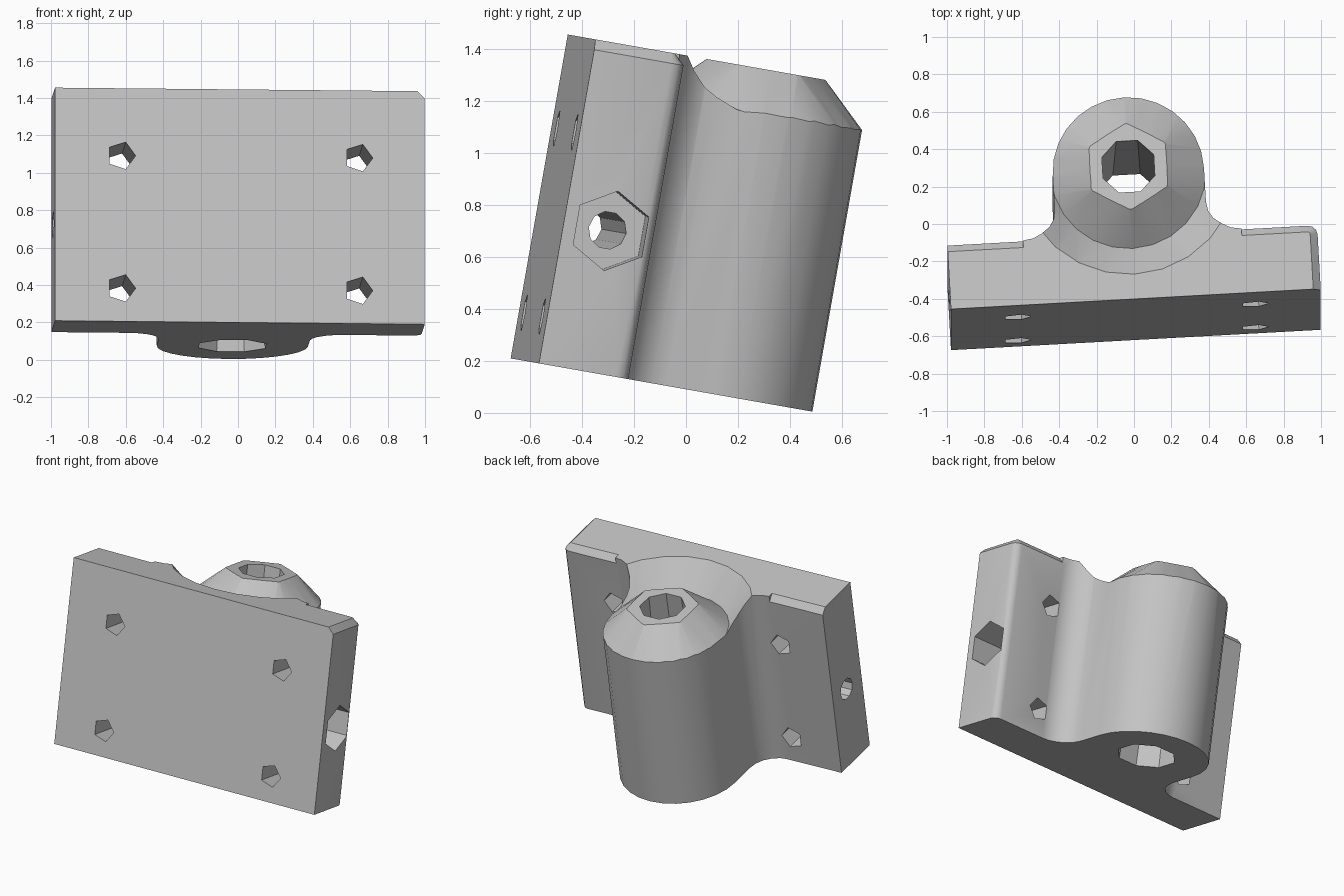
import bpy
import bmesh
from math import sin, cos, pi, radians
from mathutils import Matrix, Vector

if "Cube" in bpy.data.objects:
    bpy.data.objects.remove(bpy.data.objects["Cube"])

HALF_W, DEPTH, HEIGHT = 0.99, 0.352, 1.265   # plate
BOSS_Y, BOSS_R, FILLET = 0.72, 0.405, 0.18   # round boss and its neck

grey = bpy.data.materials.new("plain_grey")
grey.use_nodes = True
grey.diffuse_color = (0.55, 0.55, 0.55, 1)
grey.node_tree.nodes["Principled BSDF"].inputs["Base Color"].default_value = (0.55, 0.55, 0.55, 1)


def finish(name, bm):
    bmesh.ops.recalc_face_normals(bm, faces=bm.faces[:])
    mesh = bpy.data.meshes.new(name)
    bm.to_mesh(mesh)
    bm.free()
    mesh.materials.append(grey)
    obj = bpy.data.objects.new(name, mesh)
    bpy.context.collection.objects.link(obj)
    return obj


def arc(cx, cy, r, start, end, steps):
    angles = [radians(start + (end - start) * i / steps) for i in range(steps + 1)]
    return [(cx + r * cos(a), cy + r * sin(a)) for a in angles]


def extrude(outline):
    bm = bmesh.new()
    face = bm.faces.new([bm.verts.new((x, y, 0)) for x, y in outline])
    top = bmesh.ops.extrude_face_region(bm, geom=[face])["geom"]
    bmesh.ops.translate(bm, vec=(0, 0, HEIGHT),
                        verts=[v for v in top if isinstance(v, bmesh.types.BMVert)])
    return bm


def drill(name, sides, r1, r2, length, centre, turn=Matrix(), spin=0):
    bm = bmesh.new()
    matrix = Matrix.Translation(centre) @ turn @ Matrix.Rotation(radians(spin), 4, 'Z')
    bmesh.ops.create_cone(bm, cap_ends=True, segments=sides, radius1=r1, radius2=r2,
                          depth=length, matrix=matrix)
    return finish(name, bm)


def combine(target, tool, operation):
    tool.hide_render = True
    mod = target.modifiers.new("combine", 'BOOLEAN')
    mod.operation = operation
    mod.solver = 'EXACT'
    mod.object = tool
    bpy.context.view_layer.objects.active = target
    bpy.ops.object.modifier_apply(modifier=mod.name)
    bpy.data.objects.remove(tool)


# Mounting plate: one rounded rear corner, chamfered rear and end top edges
corner = 0.05
bm = extrude([(-HALF_W, 0), (HALF_W, 0)]
             + arc(HALF_W - corner, DEPTH - corner, corner, 0, 90, 3)
             + [(-HALF_W, DEPTH)])
bm.normal_update()
rim = []
for e in bm.edges:
    a, b = e.verts[0].co, e.verts[1].co
    mid = (a + b) / 2
    on_top = min(a.z, b.z) > HEIGHT - 0.001
    if on_top and mid.y > 0.01 and mid.x > -HALF_W + 0.01:
        rim.append(e)
bmesh.ops.bevel(bm, geom=rim, offset=0.04, segments=1, affect='EDGES')
body = finish("bracket_body", bm)

# Boss with concave necks flowing into the plate
neck_x = BOSS_R + FILLET
neck_y = DEPTH - 0.002 + FILLET
right_neck = [(neck_x, 0.15)] + arc(neck_x, neck_y, FILLET, 270, 180, 5)
left_neck = [(-x, y) for x, y in reversed(right_neck)]
boss = finish("boss", extrude(right_neck + arc(0, BOSS_Y, BOSS_R, 0, 180, 14) + left_neck))
combine(body, boss, 'UNION')

# V-shaped ring groove: leaves a cone with a six-sided top on the boss
bm = bmesh.new()
count = 24
rings = []
for i in range(count):
    a = 2 * pi * i / count
    hexagon = cos(pi / 6) / cos((a + pi / 6) % (pi / 3) - pi / 6)
    inner = 0.217 * hexagon
    section = [(inner, 1.28), (0.415, 1.09), (0.61, 1.29), (0.61, 1.4), (inner, 1.4)]
    rings.append([bm.verts.new((r * cos(a), BOSS_Y + r * sin(a), z)) for r, z in section])
for i, ring in enumerate(rings):
    following = rings[(i + 1) % count]
    for j in range(len(ring)):
        k = (j + 1) % len(ring)
        bm.faces.new([ring[j], following[j], following[k], ring[k]])
bmesh.ops.triangulate(bm, faces=bm.faces[:])
combine(body, finish("groove_cutter", bm), 'DIFFERENCE')

# Tapered bore through the boss
combine(body, drill("bore_cutter", 8, 0.195, 0.148, 1.4, (0, BOSS_Y, HEIGHT / 2), spin=22.5),
        'DIFFERENCE')

# Four five-sided screw holes through the plate
through = Matrix.Rotation(pi / 2, 4, 'X')
for x in (-0.635, 0.635):
    for z in (0.18, 0.9):
        combine(body, drill("screw_hole_cutter", 5, 0.077, 0.077, 2, (x, 0.3, z), through, -90),
                'DIFFERENCE')

# Long cross hole with a six-sided nut pocket at one end
across = Matrix.Rotation(pi / 2, 4, 'Y')
combine(body, drill("cross_hole_cutter", 10, 0.073, 0.073, 3, (0, 0.185, 0.55), across),
        'DIFFERENCE')
combine(body, drill("nut_pocket_cutter", 6, 0.155, 0.155, 0.5, (HALF_W, 0.185, 0.55), across, 30),
        'DIFFERENCE')

# Smooth the curves, keep the edges sharp, lean and turn the bracket
bpy.ops.object.select_all(action='DESELECT')
body.select_set(True)
bpy.context.view_layer.objects.active = body
bpy.ops.object.shade_smooth_by_angle(angle=radians(30))
body.matrix_world = (Matrix.Translation(Vector((0.01, -0.62, 0.2)))
                     @ Matrix.Rotation(radians(-10), 4, 'X')
                     @ Matrix.Rotation(radians(3.2), 4, 'Z'))
